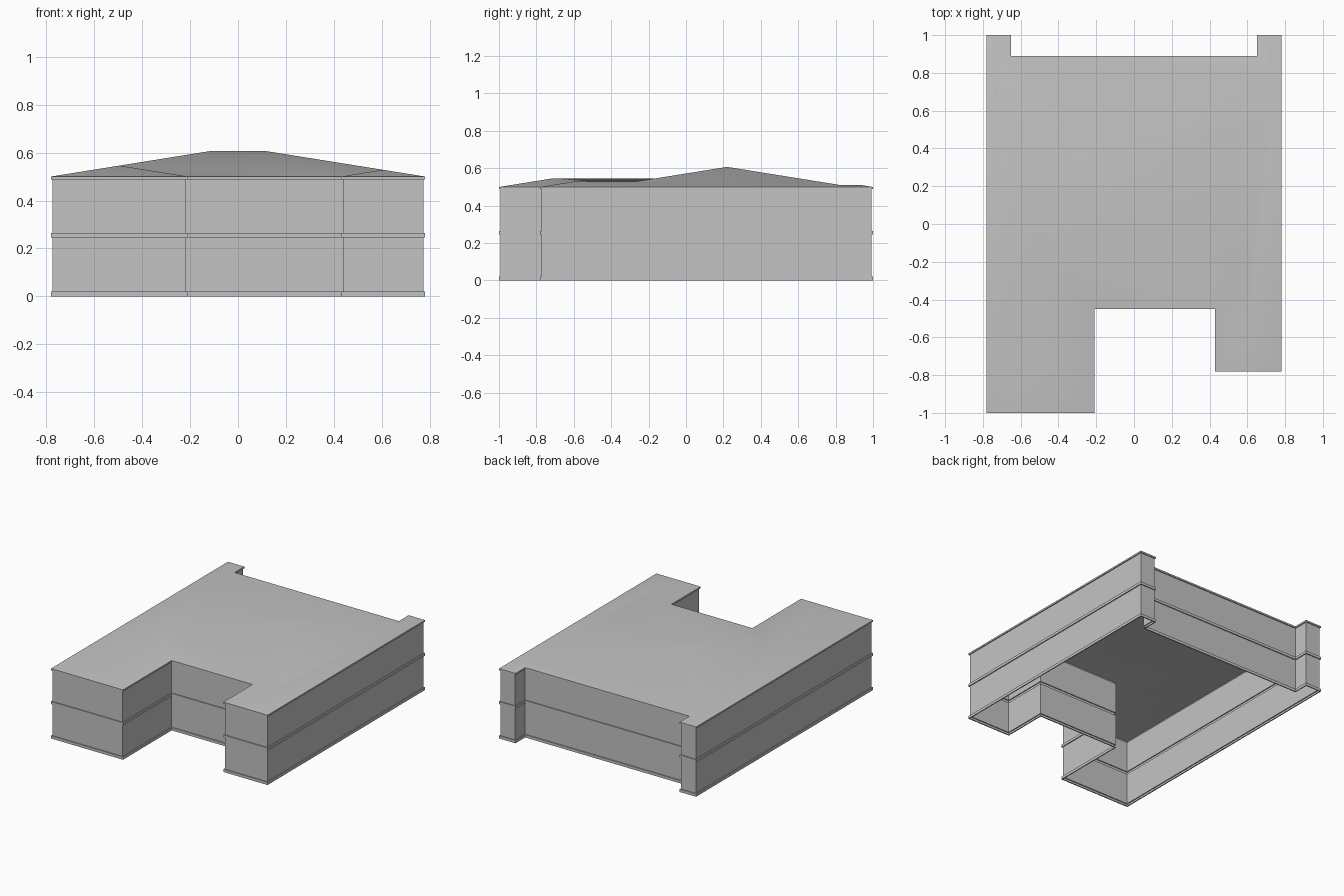
import bpy

cube = bpy.data.objects.get("Cube")
if cube:
    bpy.data.objects.remove(cube, do_unlink=True)

EAVE = 0.5      # eave height
PITCH = 0.16    # roof rise per unit of run
INSET = 0.007   # walls sit this far behind the bands

stone = bpy.data.materials.new("plain_grey")
stone.use_nodes = True
stone.diffuse_color = (0.55, 0.55, 0.55, 1)
stone.node_tree.nodes["Principled BSDF"].inputs["Base Color"].default_value = stone.diffuse_color

# Footprint, counter-clockwise: two front wings and two small rear corners
PLAN = [(-0.78, -1), (-0.21, -1), (-0.21, -0.45), (0.43, -0.45),
        (0.43, -0.78), (0.78, -0.78), (0.78, 1), (0.65, 1),
        (0.65, 0.89), (-0.65, 0.89), (-0.65, 1), (-0.78, 1)]
N = len(PLAN)


def make(name, verts, faces, smooth=False):
    mesh = bpy.data.meshes.new(name)
    mesh.from_pydata(verts, [], faces)
    mesh.materials.append(stone)
    mesh.polygons.foreach_set("use_smooth", [smooth] * len(faces))
    mesh.update()
    obj = bpy.data.objects.new(name, mesh)
    bpy.context.collection.objects.link(obj)
    return obj


def inward(i):
    """Left-hand unit normal of footprint edge i."""
    (ax, ay), (bx, by) = PLAN[i], PLAN[(i + 1) % N]
    length = abs(bx - ax) + abs(by - ay)
    return (ay - by) / length, (bx - ax) / length


def ring(inset, z):
    """Footprint moved inward with mitred corners."""
    points = []
    for i, (x, y) in enumerate(PLAN):
        (px, py), (qx, qy) = inward(i - 1 if i else N - 1), inward(i)
        points.append((x + inset * (px + qx), y + inset * (py + qy), z))
    return points


def sweep(name, profile):
    """Carry an (inset, height) profile around the footprint."""
    verts = [p for inset, z in profile for p in ring(inset, z)]
    faces = []
    for k in range(len(profile) - 1):
        for i in range(N):
            j = (i + 1) % N
            faces.append((k * N + i, k * N + j, k * N + N + j, k * N + N + i))
    return make(name, verts, faces)


# Projecting bands
for name, low, high in (("base_band", 0, 0.02), ("floor_band", 0.246, 0.265),
                        ("eave_band", 0.488, EAVE)):
    profile = [(INSET, low), (0, low), (0, high)]
    if name != "eave_band":
        profile.append((INSET, high))
    sweep(name, profile)

# Storey walls
sweep("lower_walls", [(INSET, 0.02), (INSET, 0.246)])
sweep("upper_walls", [(INSET, 0.265), (INSET, 0.488)])

# Hipped roof: ridge nodes as x, y and run from the eave
NODES = {
    "wide_tip": (-0.495, -0.715, 0.285), "wide_end": (-0.495, -0.165, 0.285),
    "ridge_a": (-0.11, 0.22, 0.67), "ridge_b": (0.11, 0.22, 0.67),
    "slim_end": (0.605, -0.275, 0.175), "slim_tip": (0.605, -0.605, 0.175),
    "rear_b_tip": (0.715, 0.935, 0.065), "rear_b_end": (0.715, 0.825, 0.065),
    "rear_a_end": (-0.715, 0.825, 0.065), "rear_a_tip": (-0.715, 0.935, 0.065),
}
# One slope per footprint edge, closed by these ridge nodes
SLOPES = [
    "wide_tip",
    "wide_end wide_tip",
    "slim_end ridge_b ridge_a wide_end",
    "slim_tip slim_end",
    "slim_tip",
    "rear_b_tip rear_b_end ridge_b slim_end slim_tip",
    "rear_b_tip",
    "rear_b_end rear_b_tip",
    "rear_a_end ridge_a ridge_b rear_b_end",
    "rear_a_tip rear_a_end",
    "rear_a_tip",
    "wide_tip wide_end ridge_a rear_a_end rear_a_tip",
]
index = {name: N + k for k, name in enumerate(NODES)}
roof_verts = ring(0, EAVE) + [(x, y, EAVE + PITCH * run) for x, y, run in NODES.values()]
roof_faces = [[i, (i + 1) % N] + [index[n] for n in slope.split()]
              for i, slope in enumerate(SLOPES)]
make("roof", roof_verts, roof_faces, smooth=True)
